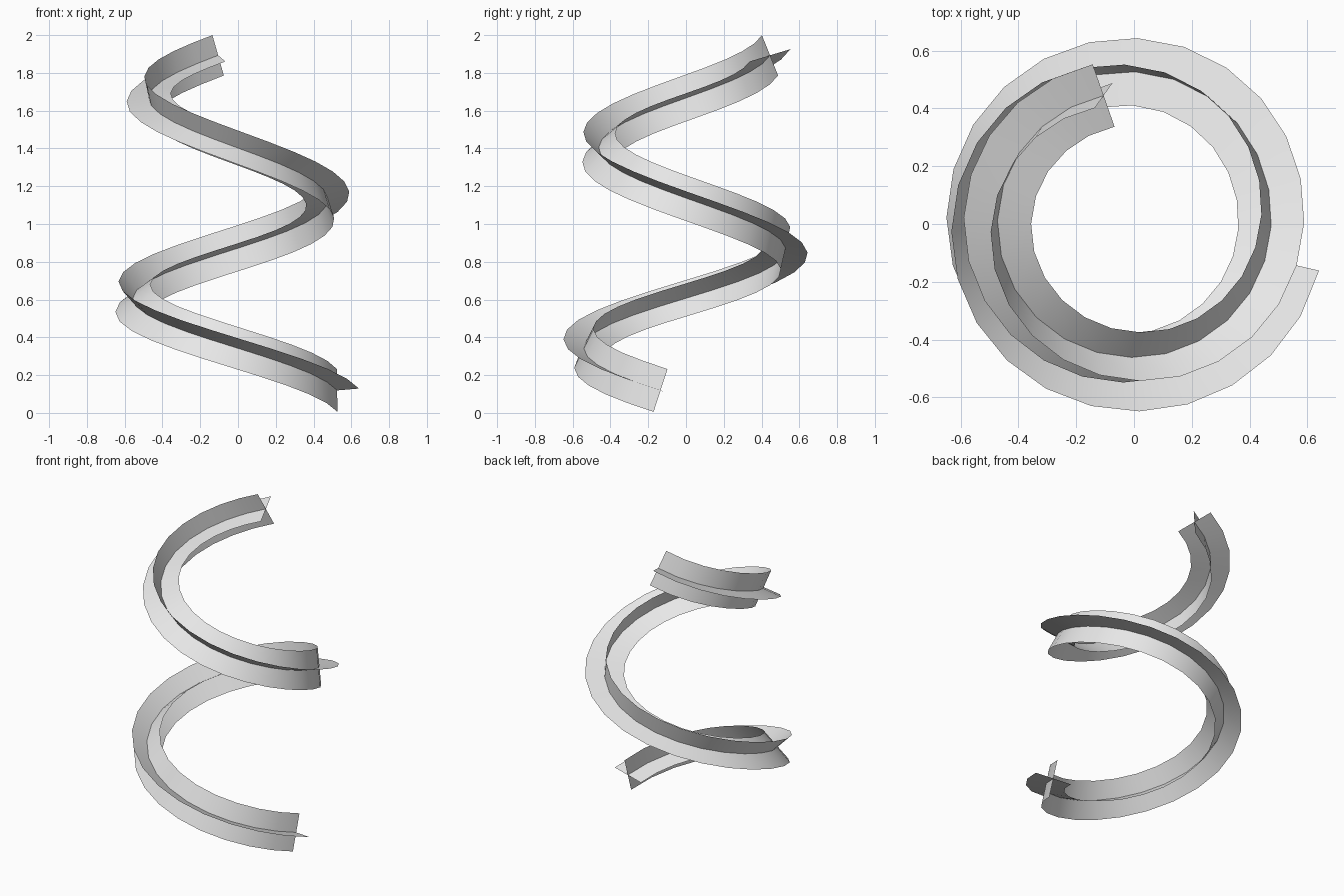
import bpy
import math
from mathutils import Vector

old = bpy.data.objects.get("Cube")
if old:
    bpy.data.objects.remove(old, do_unlink=True)

# One plain material for the whole ribbon
grey = bpy.data.materials.new("light grey")
grey.use_nodes = True
grey.diffuse_color = (0.8, 0.8, 0.8, 1)
grey.node_tree.nodes["Principled BSDF"].inputs["Base Color"].default_value = (0.8, 0.8, 0.8, 1)

STEPS = 40
START, SWEEP = math.radians(-14.4), math.radians(-602.3)
Z_LOW, Z_HIGH = 0.119, 1.893
HALF = 0.119
# Spine radius at chosen steps along the helix
KEYS = [(0, 0.542), (5, 0.541), (11, 0.557), (17, 0.527),
        (23, 0.475), (29, 0.462), (35, 0.473), (40, 0.457)]


def radius(t):
    """Smooth radius through the keys."""
    s = min(max(t, 0), 1) * STEPS
    i = max(j for j in range(len(KEYS) - 1) if KEYS[j][0] <= s)
    p = [KEYS[min(max(j, 0), len(KEYS) - 1)][1] for j in range(i - 1, i + 3)]
    u = (s - KEYS[i][0]) / (KEYS[i + 1][0] - KEYS[i][0])
    m0, m1 = (p[2] - p[0]) / 2, (p[3] - p[1]) / 2
    return (p[1] + m0 * u + (3 * (p[2] - p[1]) - 2 * m0 - m1) * u ** 2
            + (2 * (p[1] - p[2]) + m0 + m1) * u ** 3)


def spine(t):
    a = START + SWEEP * t
    r = radius(t)
    return Vector((r * math.cos(a), r * math.sin(a), Z_LOW + (Z_HIGH - Z_LOW) * t))


def arm(t, turn):
    """Half-width vector of a strip that rolls about the spine."""
    a = START + SWEEP * t
    tangent = Vector((math.sin(a), -math.cos(a), 0)) * radius(t) * abs(SWEEP)
    tangent.z = Z_HIGH - Z_LOW
    tangent.normalize()
    out = Vector((math.cos(a), math.sin(a), 0))
    up = tangent.cross(out)
    if up.z < 0:
        up.negate()
    roll = math.radians(5 + 157 * t + 35 * t * t + turn)
    return (out * math.cos(roll) + up * math.sin(roll)) * HALF


def strip(name, turn):
    """Twisting strip with an edge loop along the spine."""
    verts, faces = [], []
    for i in range(STEPS + 1):
        t = i / STEPS
        c, d = spine(t), arm(t, turn)
        verts += [c - d, c, c + d]
    for i in range(STEPS):
        for j in range(2):
            k = 3 * i + j
            faces.append((k, k + 1, k + 4, k + 3))
    mesh = bpy.data.meshes.new(name)
    mesh.from_pydata(verts, [], faces)
    mesh.materials.append(grey)
    mesh.shade_smooth()
    obj = bpy.data.objects.new(name, mesh)
    bpy.context.collection.objects.link(obj)


# Two crossed strips share the spine
strip("flat_strip", 0)
strip("upright_strip", 90)
